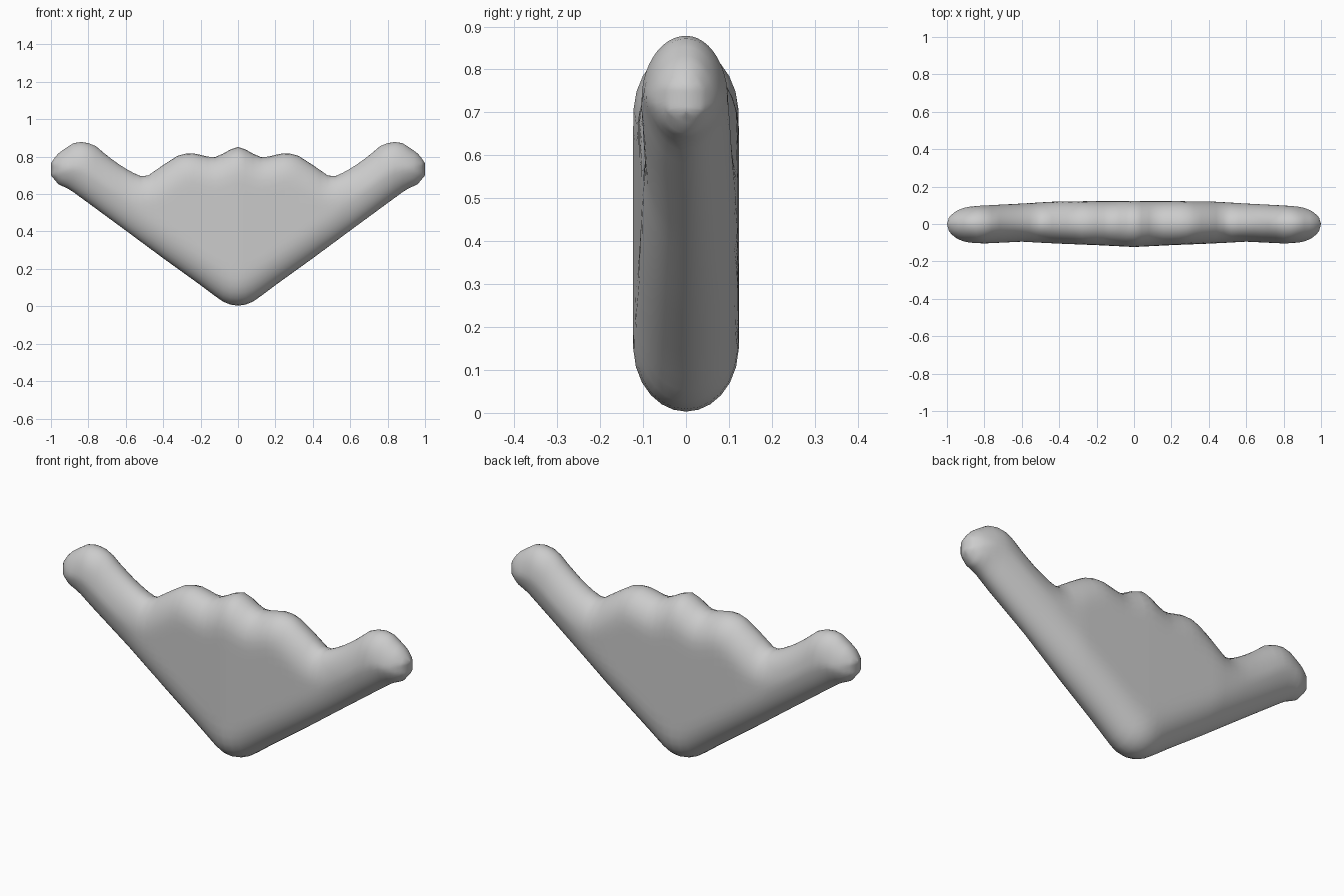
import bpy, bmesh, math
from mathutils import Vector

if "Cube" in bpy.data.objects:
    bpy.data.objects.remove(bpy.data.objects["Cube"])

# Half outline (x, z): scalloped upper edge and V-shaped lower edge
UPPER = [(0, .852), (.05, .835), (.09, .81), (.135, .793), (.18, .805), (.25, .82),
         (.31, .812), (.37, .775), (.43, .735), (.49, .692), (.53, .697), (.62, .747),
         (.7, .805), (.77, .865), (.83, .88), (.88, .872), (.93, .84), (.97, .81),
         (1.0, .765)]
LOWER = [(0, .003), (.06, .012), (.1, .038), (.2, .113), (.4, .257), (.6, .405),
         (.8, .552), (.9, .625), (.96, .652), (1.0, .70)]
# Thickness of each face along the half width
FRONT = [(0, .123), (.2, .113), (.4, .105), (.6, .095), (.8, .105), (1, .1)]
BACK = [(0, .123), (.4, .121), (.6, .11), (.8, .1), (1, .09)]
EDGE = .15      # width of the rounded rim


def lerp(table, x):
    for (x0, v0), (x1, v1) in zip(table, table[1:]):
        if x <= x1:
            return v0 + (v1 - v0) * (x - x0) / (x1 - x0)
    return table[-1][1]


def mirrored(table):
    return [(-x, z) for x, z in reversed(table)] + table[1:]


loop = [Vector(p) for p in mirrored(UPPER) + mirrored(LOWER)[::-1]]
segments = list(zip(loop, loop[1:] + loop[:1]))


def edge_distance(p):
    best = 9
    for a, b in segments:
        ab = b - a
        t = max(0, min(1, (p - a).dot(ab) / max(ab.length_squared, 1e-9)))
        best = min(best, (p - a - ab * t).length)
    return best


# Columns are denser toward the arm tips
half = sorted({round(i * .04, 3) for i in range(23)} | {.91, .94, .96, .98, .99, 1.0})
columns = [-x for x in reversed(half)] + half[1:]
ROWS = 22

bm = bmesh.new()
sides = ([], [])
for x in columns:
    lo, hi = lerp(LOWER, abs(x)), lerp(UPPER, abs(x))
    col = ([], [])
    for j in range(ROWS + 1):
        z = lo + (hi - lo) * (1 - math.cos(math.pi * j / ROWS)) / 2
        d = min(1, edge_distance(Vector((x, z))) / EDGE)
        bulge = math.sqrt(max(0, 1 - (1 - d) ** 2))
        rim = j in (0, ROWS) or abs(x) == 1
        for k, (table, sign) in enumerate(((FRONT, -1), (BACK, 1))):
            y = 0 if rim else sign * lerp(table, abs(x)) * bulge
            col[k].append(bm.verts.new((x, y, z)))
    for k in (0, 1):
        sides[k].append(col[k])

# Skin the front and back, then weld them along the rim
for k in (0, 1):
    for a, b in zip(sides[k], sides[k][1:]):
        for j in range(ROWS):
            quad = [a[j], b[j], b[j + 1], a[j + 1]]
            bm.faces.new(quad if k == 0 else quad[::-1])
bmesh.ops.remove_doubles(bm, verts=bm.verts, dist=.0004)
bmesh.ops.recalc_face_normals(bm, faces=bm.faces)
for f in bm.faces:
    f.smooth = True

mesh = bpy.data.meshes.new("winged_body")
bm.to_mesh(mesh)
bm.free()
body = bpy.data.objects.new("winged_body", mesh)
bpy.context.collection.objects.link(body)
